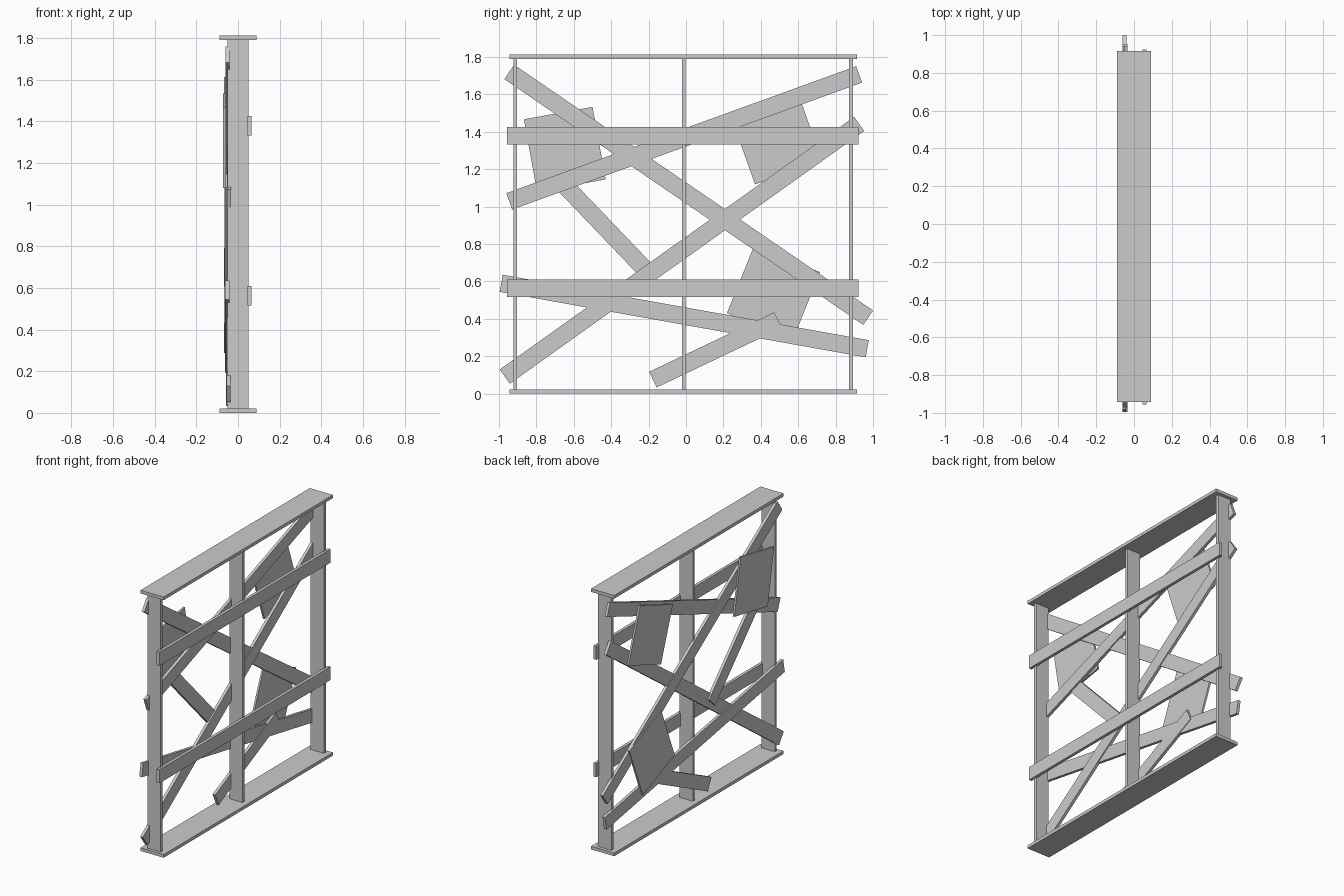
import bpy
import math
from mathutils import Matrix

if "Cube" in bpy.data.objects:
    bpy.data.objects.remove(bpy.data.objects["Cube"])


def box(name, centre, size, tilt=0.0):
    """Box with given centre and size, turned about x in the wall plane."""
    bpy.ops.mesh.primitive_cube_add(size=1)
    ob = bpy.context.object
    ob.name = name
    ob.data.transform(Matrix.Translation(centre) @ Matrix.Rotation(tilt, 4, 'X')
                      @ Matrix.Diagonal((*size, 1)))
    return ob


def plank(name, x, a, b, width=0.093, thick=0.02):
    """Board running between two (y, z) end points."""
    dy, dz = b[0] - a[0], b[1] - a[1]
    box(name, (x, (a[0] + b[0]) / 2, (a[1] + b[1]) / 2),
        (thick, math.hypot(dy, dz), width), math.atan2(dz, dy))


# Top and bottom plates of the frame
for name, z in (("bottom_plate", 0.011), ("top_plate", 1.801)):
    box(name, (0, -0.014, z), (0.178, 1.859, 0.022))

# Upright studs
for i, y in enumerate((-0.913, -0.012, 0.882)):
    box(f"stud_{i + 1}", (0, y, 0.906), (0.102, 0.021, 1.77))

# Straight horizontal rails on one side
for name, z in (("lower_rail", 0.563), ("upper_rail", 1.379)):
    box(name, (0.055, -0.0165, z), (0.021, 1.879, 0.094))

# Crooked boards nailed on the other side
planks = [
    ("long_brace_falling", -0.051, (-0.945, 1.72), (0.974, 0.406)),
    ("long_brace_rising", -0.045, (-0.969, 0.091), (0.926, 1.442)),
    ("upper_brace", -0.044, (-0.945, 1.028), (0.926, 1.707)),
    ("lower_brace", -0.052, (-0.988, 0.590), (0.969, 0.240)),
    ("short_lower_brace", -0.048, (-0.177, 0.075), (0.492, 0.393)),
    ("short_upper_brace", -0.056, (-0.650, 1.115), (-0.193, 0.638)),
]
for p in planks:
    plank(*p)

# Patch panels over the boards
for i, (x, y, z, w, h, deg) in enumerate((
        (-0.065, -0.648, 1.306, 0.373, 0.394, 10.3),
        (-0.060, 0.483, 1.366, 0.38, 0.39, 19.5),
        (-0.061, 0.468, 0.540, 0.38, 0.39, -22))):
    box(f"patch_panel_{i + 1}", (x, y, z), (0.013, w, h), math.radians(deg))
